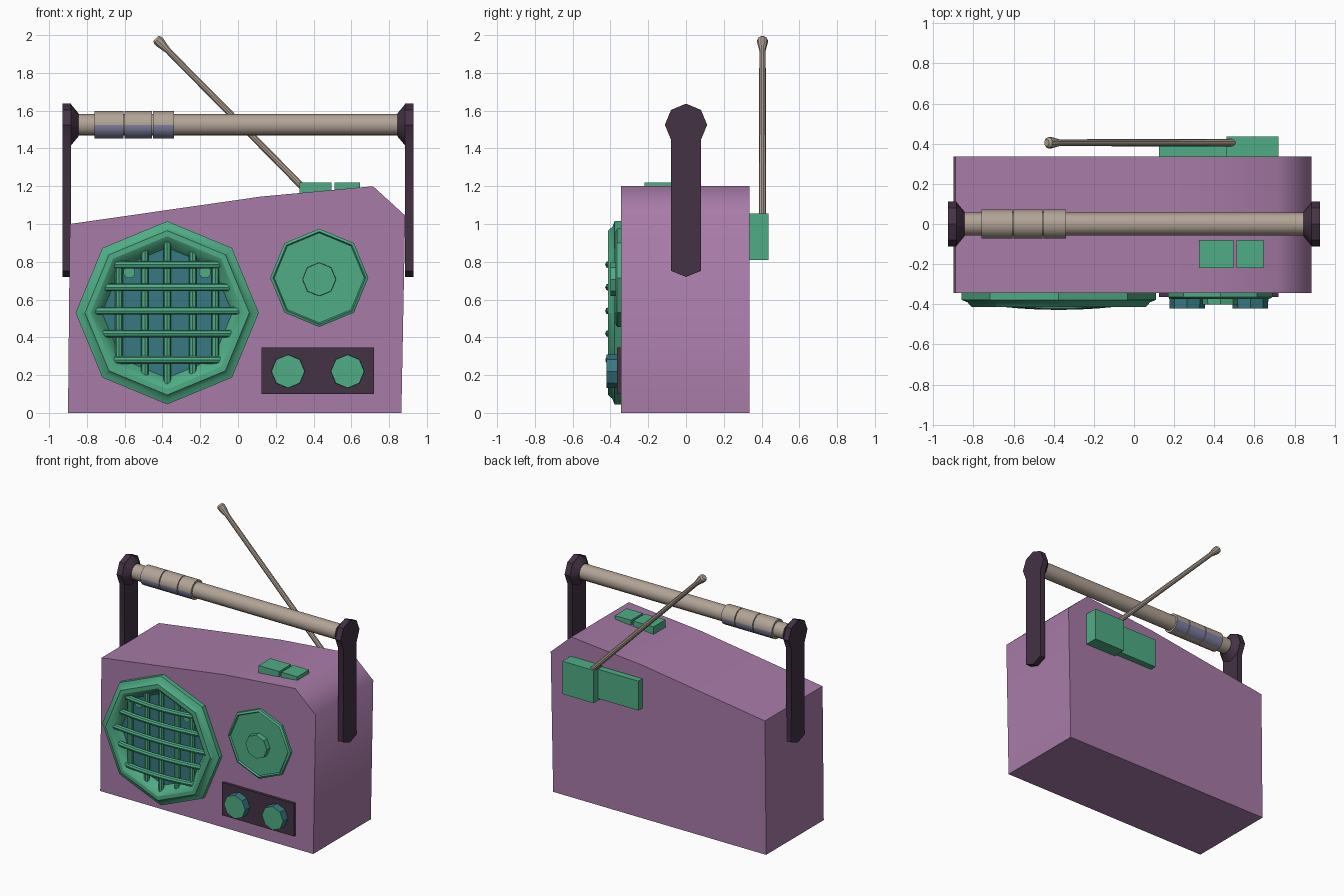
import bpy, bmesh, math
from mathutils import Vector

if "Cube" in bpy.data.objects:
    bpy.data.objects.remove(bpy.data.objects["Cube"])


def material(name, r, g, b):
    m = bpy.data.materials.new(name)
    lin = [((c / 255 + 0.055) / 1.055) ** 2.4 for c in (r, g, b)]
    m.diffuse_color = (*lin, 1)
    m.use_nodes = True
    m.node_tree.nodes["Principled BSDF"].inputs["Base Color"].default_value = m.diffuse_color
    return m


PURPLE = material("mauve case", 168, 123, 168)
DARK = material("dark plum", 68, 50, 68)
GREEN = material("sea green", 78, 172, 133)
TEAL = material("deep teal", 56, 120, 130)
TAN = material("warm grey", 178, 163, 150)
BLUE = material("grey lavender", 130, 130, 165)


def finish(name, bm, mats, angle=30):
    bmesh.ops.recalc_face_normals(bm, faces=bm.faces)
    me = bpy.data.meshes.new(name)
    bm.to_mesh(me)
    bm.free()
    for m in mats:
        me.materials.append(m)
    for p in me.polygons:
        p.use_smooth = True
    me.set_sharp_from_angle(angle=math.radians(angle))
    ob = bpy.data.objects.new(name, me)
    bpy.context.collection.objects.link(ob)
    return ob


def prism(name, pts, vec, mat, angle=30):
    """Extrude a flat outline of 3D points along vec."""
    bm = bmesh.new()
    a = [bm.verts.new(p) for p in pts]
    b = [bm.verts.new(Vector(p) + Vector(vec)) for p in pts]
    bm.faces.new(a)
    bm.faces.new(b)
    n = len(pts)
    for i in range(n):
        bm.faces.new((a[i], a[(i + 1) % n], b[(i + 1) % n], b[i]))
    return finish(name, bm, [mat], angle)


def box(name, x0, x1, y0, y1, z0, z1, mat):
    return prism(name, [(x0, y0, z0), (x1, y0, z0), (x1, y1, z0), (x0, y1, z0)],
                 (0, 0, z1 - z0), mat)


def lathe(name, origin, axis, up, profile, n, mats, rule=None, bend=None):
    """Revolve (radius, distance) rings about axis; ends are capped."""
    bm = bmesh.new()
    o, d, u = Vector(origin), Vector(axis).normalized(), Vector(up)
    v = d.cross(u)
    rings = []
    for r, t in profile:
        ring = []
        for i in range(n):
            a = 2 * math.pi * i / n
            p = o + d * t + (u * math.cos(a) + v * math.sin(a)) * r
            ring.append(bm.verts.new(p + bend(p) if bend else p))
        rings.append(ring)
    for r0, r1 in zip(rings, rings[1:]):
        for i in range(n):
            j = (i + 1) % n
            bm.faces.new((r0[i], r0[j], r1[j], r1[i]))
    bm.faces.new(rings[0])
    bm.faces.new(rings[-1])
    bmesh.ops.recalc_face_normals(bm, faces=bm.faces)
    if rule:
        for f in bm.faces:
            f.material_index = rule(f)
    return finish(name, bm, mats)


X, Y, Z, FRONT = (1, 0, 0), (0, 1, 0), (0, 0, 1), (0, -1, 0)

# Case
outline = [(-0.90, 0), (0.865, 0), (0.885, 1.045), (0.715, 1.20),
           (0.12, 1.145), (-0.89, 1.0)]
prism("case", [(x, -0.345, z) for x, z in outline], (0, 0.682, 0), PURPLE, 50)

# Speaker rim with teal floor
CX, CZ = -0.375, 0.53
lathe("speaker", (CX, 0, CZ), FRONT, Z,
      [(0.485, 0.33), (0.485, 0.378), (0.455, 0.39), (0.435, 0.413),
       (0.405, 0.413), (0.385, 0.402), (0.345, 0.349)], 8, [GREEN, TEAL],
      rule=lambda f: 1 if len(f.verts) == 8 and f.normal.y < 0 else 0)

# Speaker grille bars, the horizontal ones bulging forward
for k, off in enumerate((-0.25, -0.11, 0.01, 0.135, 0.255)):
    h = 0.39 - 0.415 * abs(off)
    steps = [(0.02, h * s / 4) for s in range(-4, 5)]
    lathe(f"grille_bar_{k}", (CX, -0.38, CZ + off), X, Z, steps, 8, [GREEN],
          bend=lambda p, h=h: Vector((0, -0.028 * (1 - ((p.x - CX) / h) ** 2), 0)))
for k, off in enumerate((-0.255, -0.118, 0.0, 0.135, 0.255)):
    h = 0.39 - 0.415 * abs(off)
    lathe(f"grille_upright_{k}", (CX + off, -0.373, CZ), Z, X,
          [(0.02, -h), (0.02, h)], 8, [GREEN])

# Speaker screws
for s in (-1, 1):
    lathe("speaker_screw", (CX + s * 0.2, 0, 0.745), FRONT, Z,
          [(0.032, 0.34), (0.032, 0.358)], 10, [GREEN])

# Tuning dial with rim and centre knob
lathe("tuning_dial", (0.43, 0, 0.715), FRONT, Z,
      [(0.26, 0.33), (0.26, 0.364), (0.245, 0.373), (0.238, 0.362)], 8, [GREEN])
lathe("dial_knob", (0.43, 0, 0.707), FRONT, Z,
      [(0.09, 0.35), (0.088, 0.40)], 8, [GREEN])

# Control plate and two knobs with teal sides
box("control_plate", 0.125, 0.72, -0.365, -0.33, 0.10, 0.345, DARK)
for x in (0.265, 0.58):
    lathe("control_knob", (x, 0, 0.22), FRONT, Z,
          [(0.09, 0.35), (0.088, 0.42)], 8, [GREEN, TEAL],
          rule=lambda f: 0 if abs(f.normal.y) > 0.7 else 1)

# Top buttons
box("top_button_left", 0.325, 0.495, -0.22, -0.08, 1.14, 1.22, GREEN)
box("top_button_right", 0.512, 0.645, -0.22, -0.08, 1.16, 1.22, GREEN)

# Antenna mount on the back
box("antenna_mount", 0.46, 0.72, 0.32, 0.436, 0.81, 1.055, GREEN)
box("antenna_plate", 0.125, 0.47, 0.32, 0.385, 0.825, 1.045, GREEN)

# Antenna with a bulb tip
base, tip = Vector((0.53, 0.405, 1.005)), Vector((-0.435, 0.405, 1.983))
L = (tip - base).length
lathe("antenna", base, tip - base, Y,
      [(0.019, 0), (0.017, L - 0.09), (0.028, L - 0.035), (0.028, L - 0.012),
       (0.018, L)], 10, [TAN])

# Handle bar and banded grip with a lavender lower side
HZ = 1.525
lathe("handle_bar", (0, 0, HZ), X, Z, [(0.057, -0.88), (0.057, 0.88)], 16, [TAN])
for a, b in ((-0.76, -0.606), (-0.60, -0.456), (-0.45, -0.34)):
    lathe("handle_grip", (0, 0, HZ), X, Z, [(0.072, a), (0.072, b)], 16, [TAN, BLUE],
          rule=lambda f: 1 if -0.9 < f.normal.z < -0.05 else 0)

# Handle arms: octagon head on a pointed strap, plus a tapered collar
head = [(0.112 * math.sin(math.radians(a)), HZ + 0.112 * math.cos(math.radians(a)))
        for a in range(-135, 136, 45)]
strap = head + [(0.08, 0.752), (0, 0.72), (-0.08, 0.752)]
for s, side in ((-1, "left"), (1, "right")):
    prism(f"handle_arm_{side}", [(s * 0.885, y, z) for y, z in strap],
          (s * 0.043, 0, 0), DARK)
    lathe(f"handle_collar_{side}", (0, 0, HZ), (s, 0, 0), Z,
          [(0.062, 0.845), (0.112, 0.887)], 8, [DARK])
